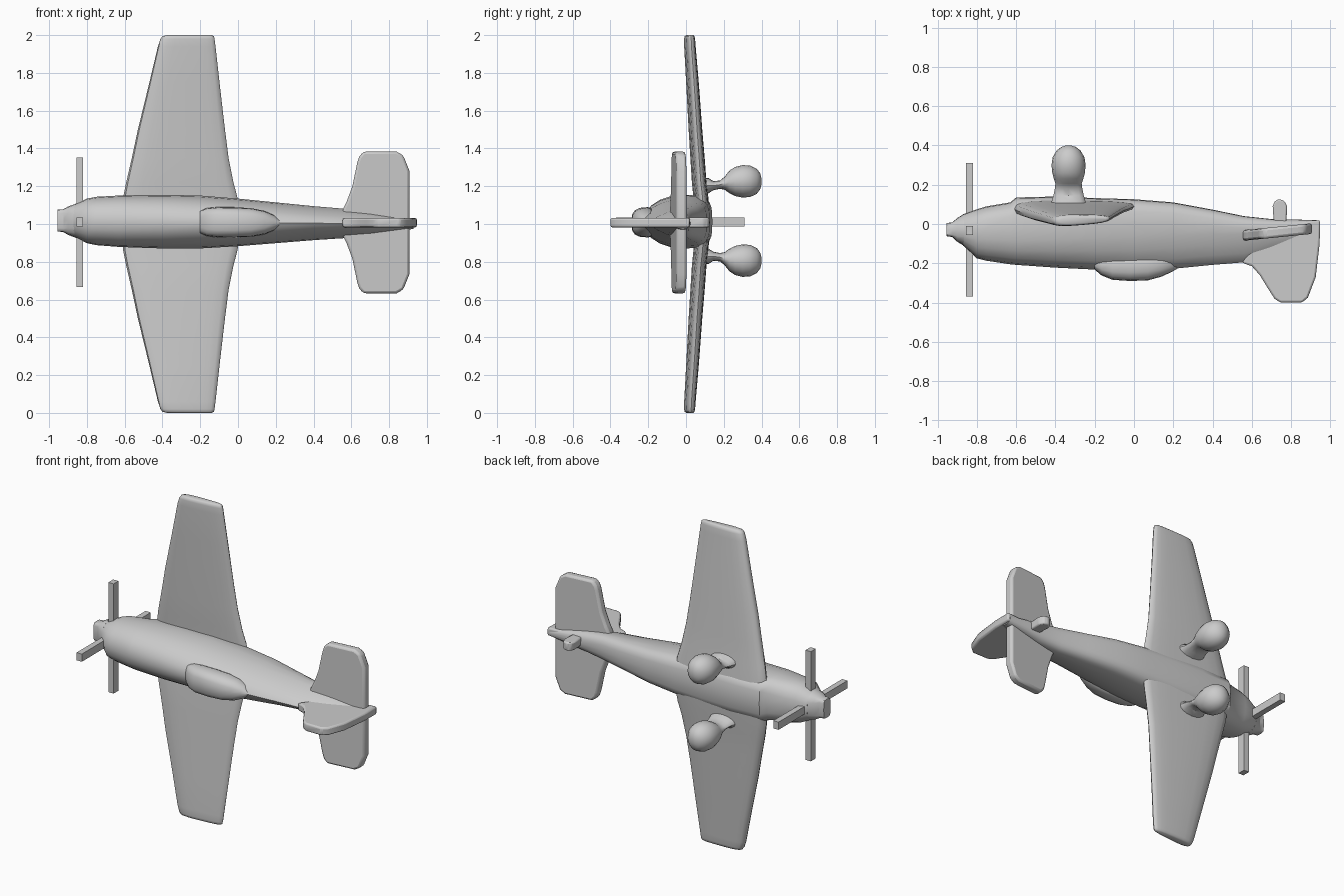
import bpy, bmesh
from math import cos, sin, pi, copysign


def finish(name, bm, angle=0.6, bevel=0):
    bmesh.ops.recalc_face_normals(bm, faces=bm.faces)
    me = bpy.data.meshes.new(name)
    bm.to_mesh(me)
    bm.free()
    ob = bpy.data.objects.new(name, me)
    bpy.context.collection.objects.link(ob)
    if bevel:
        m = ob.modifiers.new("bevel", 'BEVEL')
        m.width, m.segments = bevel, 2
    bpy.ops.object.select_all(action='DESELECT')
    ob.select_set(True)
    bpy.context.view_layer.objects.active = ob
    bpy.ops.object.shade_smooth_by_angle(angle=angle)
    return ob


def loft(name, rings, angle=0.6):
    bm = bmesh.new()
    rows = [[bm.verts.new(p) for p in r] for r in rings]
    n = len(rows[0])
    for a, b in zip(rows, rows[1:]):
        for i in range(n):
            bm.faces.new((a[i], a[(i + 1) % n], b[(i + 1) % n], b[i]))
    bm.faces.new(rows[0])
    bm.faces.new(rows[-1])
    return finish(name, bm, angle)


def oval(n, e_pos, e_neg):
    # unit superellipse, with separate exponents for the two halves
    out = []
    for i in range(n):
        c, s = cos(2 * pi * i / n), sin(2 * pi * i / n)
        e = 2 / (e_pos if s > 0 else e_neg)
        out.append((copysign(abs(c) ** e, c) if abs(c) > 1e-6 else 0,
                    copysign(abs(s) ** e, s) if abs(s) > 1e-6 else 0))
    return out


def body(name, sections, n=20):
    # section: x, upper y, widest y, belly y, half width, belly and upper exponents
    rings = []
    for x, yt, ym, yb, hw, eb, et in sections:
        cz = 1.018 - 0.01 * (x + 0.95)
        rings.append([(x, ym + (v * (yb - ym) if v > 0 else -v * (yt - ym)), cz + u * hw)
                      for u, v in oval(n, eb, et)])
    return loft(name, rings)


def plate(name, outline, place, t, bevel):
    bm = bmesh.new()
    lo, hi = [[bm.verts.new(place(u, v, w)) for u, v in outline] for w in (-t, t)]
    n = len(lo)
    bm.faces.new(lo)
    bm.faces.new(hi)
    for i in range(n):
        bm.faces.new((lo[i], lo[(i + 1) % n], hi[(i + 1) % n], hi[i]))
    return finish(name, bm, 0.6, bevel)


def box(name, centre, size):
    (x, y, z), (a, b, c) = centre, [s / 2 for s in size]
    return plate(name, [(-a, -b), (a, -b), (a, b), (-a, b)],
                 lambda u, v, w: (x + u, y + v, z + w), c, 0)


# Fuselage with cowling
body("fuselage", [
    (-0.87, -0.11, -0.03, 0.05, 0.085, 2.2, 2.2),
    (-0.80, -0.175, -0.03, 0.075, 0.118, 2.5, 2.2),
    (-0.75, -0.187, -0.02, 0.09, 0.128, 2.5, 2.2),
    (-0.63, -0.205, -0.02, 0.11, 0.136, 3, 2.2),
    (-0.60, -0.208, -0.02, 0.135, 0.137, 3.5, 2.2),
    (-0.40, -0.222, -0.01, 0.14, 0.142, 3.5, 2.1),
    (-0.20, -0.232, 0.0, 0.132, 0.14, 3.5, 2),
    (0.0, -0.235, 0.0, 0.126, 0.126, 3.5, 1.9),
    (0.20, -0.228, 0.0, 0.11, 0.108, 3.5, 1.7),
    (0.40, -0.208, -0.01, 0.073, 0.09, 3, 1.5),
    (0.56, -0.195, -0.02, 0.04, 0.078, 2.6, 1.4),
    (0.70, -0.15, -0.03, 0.025, 0.062, 2.5, 1.4),
    (0.93, -0.07, -0.02, 0.02, 0.025, 2.5, 1.6)])

# Spinner
body("spinner", [
    (-0.955, -0.062, -0.028, 0.005, 0.058, 5, 5),
    (-0.925, -0.066, -0.03, 0.008, 0.06, 5, 5),
    (-0.90, -0.09, -0.03, 0.03, 0.075, 3, 3),
    (-0.865, -0.112, -0.03, 0.052, 0.088, 2.3, 2.3)], 16)

# Canopy
body("canopy", [
    (-0.20, -0.232, -0.20, -0.16, 0.06, 2, 2.4),
    (-0.165, -0.262, -0.20, -0.16, 0.074, 2, 2.8),
    (-0.11, -0.284, -0.20, -0.16, 0.08, 2, 3),
    (-0.02, -0.29, -0.20, -0.16, 0.08, 2, 3),
    (0.07, -0.287, -0.20, -0.16, 0.076, 2, 2.8),
    (0.14, -0.268, -0.20, -0.16, 0.062, 2, 2.5),
    (0.19, -0.245, -0.20, -0.16, 0.04, 2, 2.2),
    (0.22, -0.228, -0.20, -0.17, 0.015, 2, 2)], 16)

# Propeller blades
box("propeller_vertical", (-0.838, -0.033, 1.01), (0.036, 0.048, 0.685))
box("propeller_level", (-0.838, -0.03, 1.01), (0.036, 0.68, 0.048))

# Wings: distance from centre, leading x, trailing x, upper y, lower y
WING = [(0.0, -0.62, 0.02, 0.045, 0.135), (0.14, -0.608, -0.003, 0.038, 0.125),
        (0.22, -0.592, -0.024, 0.03, 0.115), (0.35, -0.562, -0.05, 0.022, 0.105),
        (0.50, -0.53, -0.069, 0.013, 0.092), (0.75, -0.469, -0.098, 0.0, 0.073),
        (0.94, -0.424, -0.119, -0.01, 0.056), (0.98, -0.411, -0.124, -0.01, 0.053),
        (0.994, -0.40, -0.128, -0.007, 0.049), (1.0, -0.375, -0.14, 0.003, 0.04)]
for side, s in (("upper", 1), ("lower", -1)):
    rings = []
    for d, x0, x1, y0, y1 in WING:
        xm, hx, ym, hy = (x0 + x1) / 2, (x1 - x0) / 2, (y0 + y1) / 2, (y1 - y0) / 2
        # thinner toward the trailing edge
        rings.append([(xm + u * hx, ym + v * hy * (0.85 - 0.2 * u) + 0.006 * u, 1 + s * d)
                      for u, v in oval(20, 3, 3)])
    loft("wing_" + side, rings, 0.8)

# Tailplane, tilted slightly
half = [(0.555, 0.07), (0.575, 0.11), (0.605, 0.19), (0.632, 0.32), (0.642, 0.35),
        (0.665, 0.375), (0.84, 0.375), (0.875, 0.355), (0.907, 0.275)]
plate("tailplane", half + [(x, -z) for x, z in reversed(half)],
      lambda u, v, w: (u, -0.058 + (u - 0.56) * 0.1 + w, 1.008 + v), 0.027, 0.013)

# Fin
plate("fin", [(0.55, -0.197), (0.60, -0.215), (0.64, -0.26), (0.68, -0.325), (0.715, -0.38),
              (0.745, -0.4), (0.855, -0.4), (0.885, -0.375), (0.925, -0.27), (0.945, -0.1),
              (0.947, 0.02), (0.70, 0.0)],
      lambda u, v, w: (u, v, 1.007 + w), 0.025, 0.01)

# Wheel fairings and struts: y, x radius, z radius, offset from centre
GEAR = [(0.08, 0.095, 0.045, 0.185), (0.12, 0.085, 0.04, 0.187), (0.145, 0.077, 0.024, 0.187),
        (0.18, 0.07, 0.022, 0.192), (0.205, 0.067, 0.035, 0.20), (0.23, 0.075, 0.06, 0.207),
        (0.26, 0.083, 0.077, 0.209), (0.30, 0.087, 0.086, 0.21), (0.34, 0.081, 0.083, 0.21),
        (0.375, 0.06, 0.066, 0.21), (0.393, 0.035, 0.042, 0.21), (0.40, 0.012, 0.015, 0.21)]
for side, s in (("upper", 1), ("lower", -1)):
    loft("wheel_" + side, [[(-0.333 + u * rx, y, 1.016 + s * d + v * rz)
                            for u, v in oval(16, 2, 2)] for y, rx, rz, d in GEAR])

# Tail wheel
plate("tail_wheel", [(0.712, 0.0), (0.775, 0.0), (0.78, 0.09), (0.765, 0.118), (0.738, 0.127),
                     (0.715, 0.115), (0.706, 0.09)],
      lambda u, v, w: (u, v, 1.008 + w), 0.026, 0.008)
